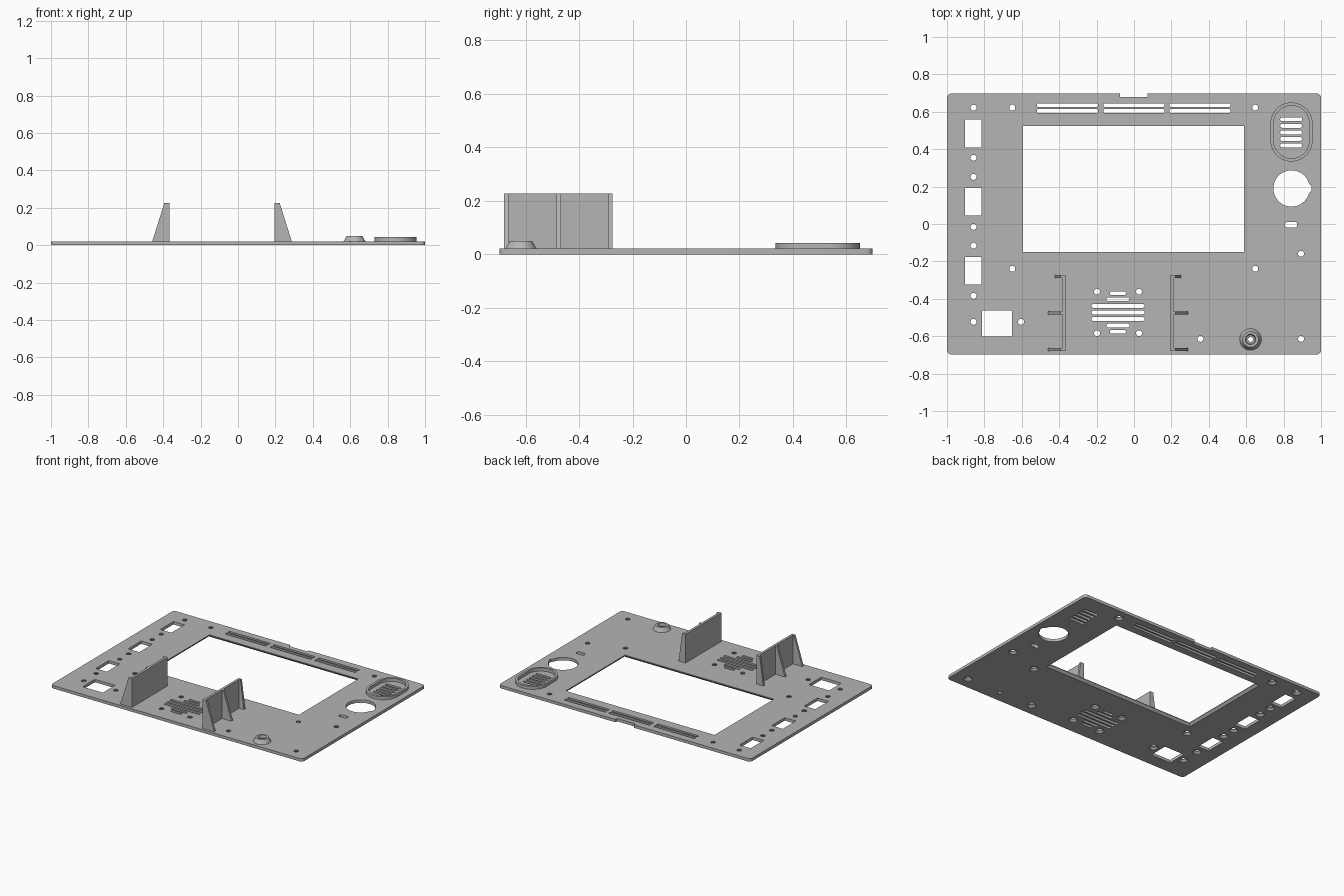
import bpy, bmesh, math

if "Cube" in bpy.data.objects:
    bpy.data.objects.remove(bpy.data.objects["Cube"], do_unlink=True)

GREY = (0.46, 0.46, 0.46, 1)
grey = bpy.data.materials.new("plain grey")
grey.use_nodes = True
grey.diffuse_color = GREY
grey.node_tree.nodes["Principled BSDF"].inputs["Base Color"].default_value = GREY

T = 0.021          # panel thickness
LOW, HIGH = -0.02, T + 0.02   # reach of through cuts


def rounded(cx, cy, w, h, r=0.0, seg=8):
    """Outline of a rectangle with round corners."""
    if r <= 0:
        return [(cx + sx * w / 2, cy + sy * h / 2)
                for sx, sy in ((1, 1), (-1, 1), (-1, -1), (1, -1))]
    r = min(r, w / 2 - 1e-4, h / 2 - 1e-4)
    pts = []
    for k, (sx, sy) in enumerate(((1, 1), (-1, 1), (-1, -1), (1, -1))):
        for i in range(seg + 1):
            a = (k + i / seg) * math.pi / 2
            pts.append((cx + sx * (w / 2 - r) + r * math.cos(a),
                        cy + sy * (h / 2 - r) + r * math.sin(a)))
    return pts


def circle(cx, cy, r, n=24):
    return [(cx + r * math.cos(2 * math.pi * i / n),
             cy + r * math.sin(2 * math.pi * i / n)) for i in range(n)]


def loft(bm, layers, loop=False):
    """Skin a stack of (outline, z) layers; loop joins the last to the first."""
    rings = [[bm.verts.new((x, y, z)) for x, y in pts] for pts, z in layers]
    pairs = list(zip(rings, rings[1:]))
    if loop:
        pairs.append((rings[-1], rings[0]))
    else:
        bm.faces.new(rings[0][::-1])
        bm.faces.new(rings[-1])
    for a, b in pairs:
        for i in range(len(a)):
            j = (i + 1) % len(a)
            bm.faces.new((a[i], a[j], b[j], b[i]))


def make(name, bm, smooth=True):
    bmesh.ops.recalc_face_normals(bm, faces=bm.faces)
    me = bpy.data.meshes.new(name)
    bm.to_mesh(me)
    bm.free()
    me.materials.append(grey)
    ob = bpy.data.objects.new(name, me)
    bpy.context.collection.objects.link(ob)
    bpy.ops.object.select_all(action='DESELECT')
    ob.select_set(True)
    bpy.context.view_layer.objects.active = ob
    if smooth:
        bpy.ops.object.shade_smooth_by_angle(angle=math.radians(30))
    return ob


# Cutters for every opening in the panel
cut = bmesh.new()


def through(outline):
    loft(cut, [(outline, LOW), (outline, HIGH)])


# Display window, slightly flared towards the underside
wx, wy, ww, wh, flare = -0.003, 0.188, 1.183, 0.674, 0.03
loft(cut, [(rounded(wx, wy, ww + flare, wh + flare), LOW),
           (rounded(wx, wy, ww + flare, wh + flare), 0.0),
           (rounded(wx, wy, ww, wh), T * 0.8),
           (rounded(wx, wy, ww, wh), HIGH)])

# Notch in the back edge
through(rounded(-0.002, 0.73, 0.146, 0.1))

# Long vents along the back
for x in (-0.356, 0, 0.353):
    for y in (0.635, 0.604):
        through(rounded(x, y, 0.326, 0.02, 0.006, 3))

# Three side ports and the square port
for y in (0.484, 0.119, -0.25):
    through(rounded(-0.86, y, 0.088, 0.149))
through(rounded(-0.732, -0.533, 0.16, 0.139))

# Speaker slots, round-ended
for y, w in ((-0.37, 0.086), (-0.402, 0.124), (-0.438, 0.284), (-0.473, 0.284),
             (-0.508, 0.284), (-0.543, 0.124), (-0.576, 0.086)):
    through(rounded(-0.086, y, w, 0.02, 0.01, 4))

# Slots inside the oval rim
for i in range(5):
    through(rounded(0.84, 0.56 - i * 0.035, 0.117, 0.021, 0.01, 4))

# Small oblong hole, and the keyed round opening
through(rounded(0.84, -0.004, 0.065, 0.031, 0.015, 5))
KX, KY, KR = 0.842, 0.19, 0.097
key = rounded(KX + KR, KY, 0.02, 0.026)
arc = [(x, y) for x, y in circle(KX, KY, KR, 48) if x < KX + KR - 0.002]
right = [p for p in arc if p[1] >= KY]
left = [p for p in arc if p[1] < KY]
through([key[3], key[0]] + right + left)

# Screw holes, countersunk from below
screws = [(-0.858, y) for y in (0.622, 0.354, 0.252, -0.015, -0.116, -0.384, -0.523)]
screws += [(x, y) for x in (-0.651, 0.648) for y in (0.622, -0.239)]
screws += [(x, y) for x in (-0.198, 0.027) for y in (-0.362, -0.584)]
screws += [(-0.604, -0.523), (0.893, -0.159), (0.893, -0.614), (0.355, -0.614)]
for x, y in screws:
    wide, narrow = circle(x, y, 0.03), circle(x, y, 0.016)
    loft(cut, [(wide, LOW), (wide, 0.002), (narrow, 0.015), (narrow, HIGH)])

# Hole under the boss
BX, BY, BR = 0.623, -0.617, 0.013
through(circle(BX, BY, BR))

cutter = make("panel_cutter", cut, False)
cutter.hide_render = True

# Flat panel with all openings
bm = bmesh.new()
outline = rounded(0, 0, 2, 1.396, 0.024, 5)
loft(bm, [(outline, 0), (outline, T)])
panel = make("panel", bm, False)
mod = panel.modifiers.new("openings", 'BOOLEAN')
mod.operation = 'DIFFERENCE'
mod.solver = 'EXACT'
mod.object = cutter
bpy.ops.object.modifier_apply(modifier=mod.name)
bpy.data.objects.remove(cutter, do_unlink=True)
bpy.ops.object.shade_smooth_by_angle(angle=math.radians(30))

# Raised oval rim
bm = bmesh.new()
outer = rounded(0.842, 0.492, 0.224, 0.316, 0.112, 12)
inner = rounded(0.842, 0.492, 0.19, 0.282, 0.095, 12)
loft(bm, [(outer, T), (outer, 0.043), (inner, 0.043), (inner, T)], loop=True)
make("oval_rim", bm)

# Conical boss with a stepped bore
bm = bmesh.new()
loft(bm, [(circle(BX, BY, r, 32), z) for r, z in
          ((0.058, T), (0.042, 0.05), (0.028, 0.05), (0.024, 0.032),
           (BR, 0.032), (BR, T))], loop=True)
make("boss", bm)

# Pair of ribbed brackets, mirrored about the speaker centre
MID, TOP, FRONT, BACK, RIB = -0.0855, 0.227, -0.68, -0.274, 0.016


def block(bm, side, y0, y1, foot, head, inside=0.281):
    """Prism whose section runs from the inner face out to foot and head."""
    section = ((inside, T), (foot, T), (head, TOP), (inside, TOP))
    ends = [[bm.verts.new((MID + side * x, y, z)) for x, z in section] for y in (y0, y1)]
    bm.faces.new(ends[0])
    bm.faces.new(ends[1][::-1])
    for i in range(4):
        j = (i + 1) % 4
        bm.faces.new((ends[0][i], ends[0][j], ends[1][j], ends[1][i]))


for side, name in ((-1, "right_bracket"), (1, "left_bracket")):
    bm = bmesh.new()
    block(bm, side, FRONT, BACK, 0.298, 0.298)
    for y, foot in ((FRONT, 0.373), (-0.484, 0.373), (BACK - RIB, 0.336)):
        block(bm, side, y, y + RIB, foot, 0.308, 0.29)
    make(name, bm, False)
